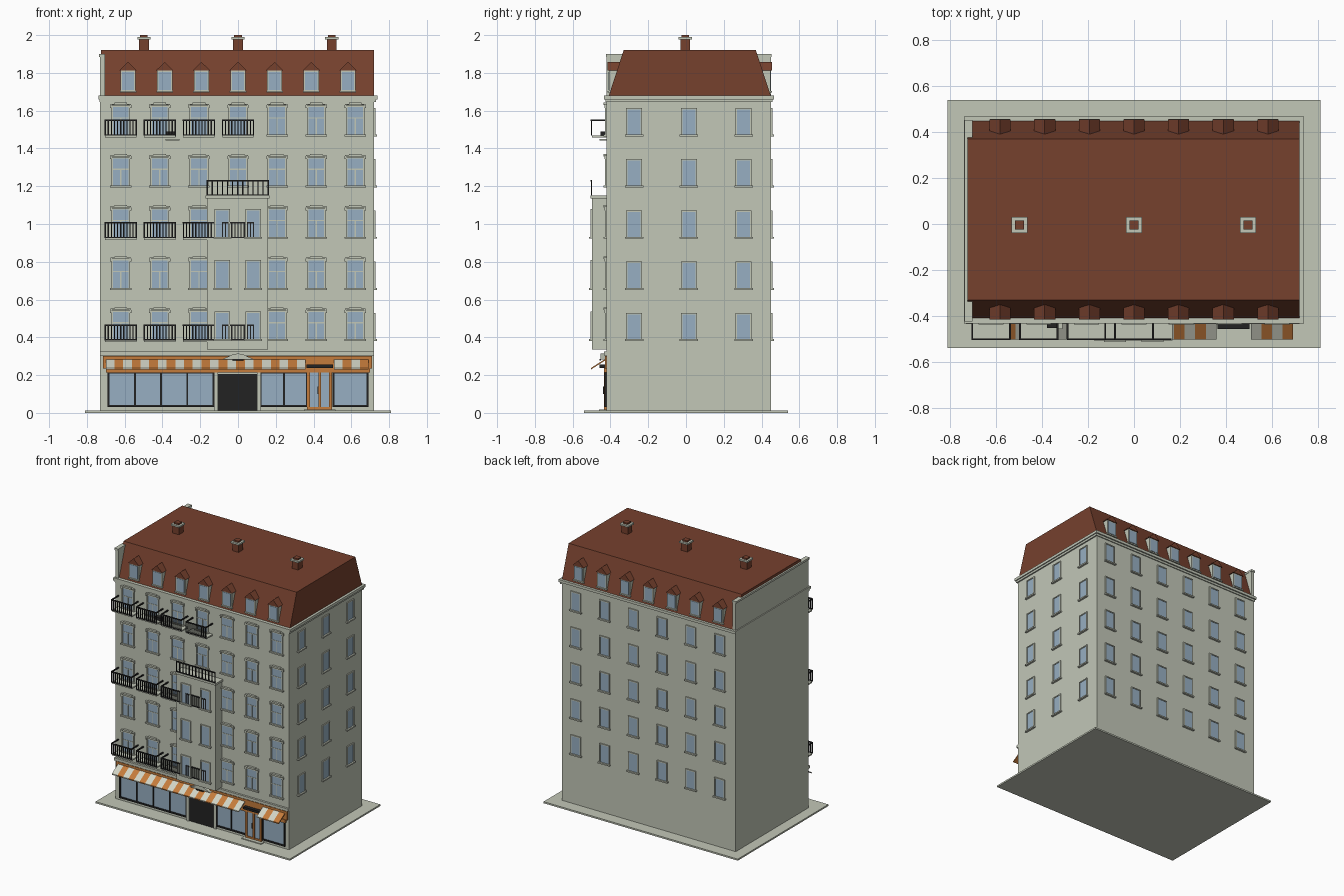
import bpy, bmesh
from math import pi
from mathutils import Matrix, Vector

cube = bpy.data.objects.get("Cube")
if cube:
    bpy.data.objects.remove(cube)


def material(name, r, g, b):
    m = bpy.data.materials.new(name)
    m.use_nodes = True
    m.diffuse_color = (r, g, b, 1)
    m.node_tree.nodes["Principled BSDF"].inputs["Base Color"].default_value = (r, g, b, 1)
    return m


STONE = material("stone", .54, .57, .475)
ROOF = material("roof_tile", .18, .052, .027)
GLASS = material("glass", .31, .43, .54)
ORANGE = material("orange_paint", .56, .20, .045)
CREAM = material("cream_cloth", .64, .66, .56)
DARK = material("dark_metal", .016, .016, .016)


class Part:
    """Collects boxes and prisms into one named object."""

    def __init__(self, name, *mats):
        self.name, self.mats, self.bm = name, mats, bmesh.new()
        self.place = Matrix.Identity(4)

    def box(self, x0, x1, y0, y1, z0, z1):
        self.prism([(y0, z0), (y1, z0), (y1, z1), (y0, z1)], x0, x1)

    def prism(self, profile, a, b, axis="x", mat=0):
        """Profile is (y, z) swept along x, or (x, z) swept along y."""
        def ring(t):
            pts = [(t, u, z) if axis == "x" else (u, t, z) for u, z in profile]
            return [self.bm.verts.new(self.place @ Vector(p)) for p in pts]
        r0, r1 = ring(a), ring(b)
        faces = [self.bm.faces.new(r0), self.bm.faces.new(r1)]
        for i in range(len(r0)):
            j = (i + 1) % len(r0)
            faces.append(self.bm.faces.new((r0[i], r0[j], r1[j], r1[i])))
        for f in faces:
            f.material_index = mat

    def done(self):
        bmesh.ops.recalc_face_normals(self.bm, faces=self.bm.faces)
        mesh = bpy.data.meshes.new(self.name)
        self.bm.to_mesh(mesh)
        self.bm.free()
        for m in self.mats:
            mesh.materials.append(m)
        bpy.context.collection.objects.link(bpy.data.objects.new(self.name, mesh))


def single(name, mat, *dims):
    p = Part(name, mat)
    p.box(*dims)
    p.done()


LEFT, RIGHT, FRONT, BACK = -.73, .72, -.42, .45
FLOORS = [.39 + .271 * i for i in range(5)]
COLUMNS = [.207 * i for i in range(-3, 4)]

# Ground plate, main block, string course, cornice
single("pavement", STONE, -.81, .81, -.54, .54, 0, .012)
single("main_block", STONE, LEFT, RIGHT, FRONT, BACK, .01, 1.66)
single("string_course", STONE, LEFT, RIGHT, FRONT - .015, FRONT, .305, .325)
cornice = Part("cornice", STONE)
cornice.box(LEFT - .003, .73, -.427, .457, 1.645, 1.66)
cornice.box(LEFT - .008, .738, -.433, .467, 1.66, 1.68)
cornice.done()

# Mansard roof, party wall and chimneys
roof = Part("mansard_roof", ROOF)
roof.prism([(-.41, 1.675), (.45, 1.675), (.37, 1.92), (-.33, 1.92)], -.724, RIGHT)
roof.done()
wall = Part("party_wall", STONE)
wall.box(LEFT, -.705, FRONT, BACK, 1.66, 1.89)
wall.box(LEFT - .006, -.703, FRONT - .003, BACK + .003, 1.885, 1.9)
wall.done()
stacks, caps = Part("chimney_stacks", ROOF), Part("chimney_caps", STONE)
for x in (-.498, 0, .496):
    stacks.box(x - .026, x + .026, -.03, .022, 1.91, 1.98)
    stacks.box(x - .02, x + .02, -.024, .016, 1.98, 2.0)
    caps.box(x - .035, x + .035, -.039, .031, 1.977, 1.989)
stacks.done()
caps.done()

# Dormers on both roof slopes
cheeks = Part("dormer_surrounds", STONE)
panes = Part("dormer_glass", GLASS)
gables = Part("dormer_roofs", ROOF)
centre = Matrix.Translation((0, .02, 0))
for turn in (0, pi):
    for p in (cheeks, panes, gables):
        p.place = centre @ Matrix.Rotation(turn, 4, "Z")
    for i in range(-3, 4):
        x = .194 * i
        cheeks.box(x - .04, x + .04, -.428, -.36, 1.7, 1.815)
        cheeks.box(x - .044, x + .044, -.436, -.4, 1.695, 1.704)
        panes.box(x - .032, x + .032, -.431, -.42, 1.71, 1.805)
        gables.prism([(x - .046, 1.813), (x + .046, 1.813), (x, 1.858)], -.435, -.36, "y")
for p in (cheeks, panes, gables):
    p.done()

# Windows: local x across, -y outward, z from the sill
trim, glass = Part("window_trim", STONE), Part("window_glass", GLASS)


def window(pos, turn, w, h, ornate=False):
    for p in (trim, glass):
        p.place = Matrix.Translation(pos) @ Matrix.Rotation(turn, 4, "Z")
    a = w / 2
    glass.box(-a, a, -.004, .01, 0, h)
    for s in (-1, 1):
        trim.box(s * a, s * (a + .008), -.008, .01, 0, h)
    trim.box(-a - .008, a + .008, -.008, .01, h, h + .008)
    trim.box(-a - .015, a + .015, -.016, .01, -.01, 0)
    if ornate:
        trim.box(-a, a, -.006, .01, h * .58, h * .62)
        trim.box(-.003, .003, -.006, .01, 0, h * .6)
        trim.box(-.054, .054, -.016, .01, h + .01, h + .017)
        trim.box(-.034, .034, -.016, .01, h + .017, h + .023)
        for s in (-1, 1):
            trim.box(s * .046, s * .056, -.012, .01, h - .005, h + .011)


for z in FLOORS:
    for x in COLUMNS:
        if abs(x) > .1 or z > 1.15:
            window((x, FRONT, z), 0, .084, .145, True)
    for y in (-.275, .015, .305):
        window((RIGHT, y, z), pi / 2, .068, .132)
    for i in range(6):
        window((-.598 + .24 * i, BACK, z), pi, .068, .132)
    if z < 1:
        for x in (-.083, .08):
            window((x, -.498, z), 0, .066, .14)
trim.done()
glass.done()

# Projecting bay
bay = Part("front_bay", STONE)
bay.box(-.165, .16, -.498, FRONT, .335, 1.135)
bay.box(-.173, .168, -.506, FRONT, 1.135, 1.15)
bay.done()

# Balconies and railings
slabs, rails = Part("balcony_slabs", STONE), Part("balcony_railings", DARK)


def railing(x0, x1, z0, z1, bars):
    rails.box(x0, x1, -.505, -.497, z1 - .008, z1)
    rails.box(x0, x1, -.504, -.498, z0, z0 + .006)
    for i in range(bars + 1):
        x = x0 + (x1 - x0) * i / bars
        rails.box(x - .003, x + .003, -.504, -.498, z0, z1)


for z in FLOORS[::2]:
    for x in COLUMNS[:4]:
        slabs.box(x - .083, x + .083, -.497, FRONT, z - .016, z - .006)
        railing(x - .082, x + .082, z - .006, z + .078, 10)
        for s in (-.082, .082):
            rails.box(x + s - .004, x + s + .004, -.5, FRONT, z + .07, z + .078)
railing(-.163, .16, 1.15, 1.232, 12)
slabs.done()
rails.done()
single("planter_shelf", STONE, -.385, -.31, -.457, FRONT, 1.443, 1.45)
single("planter_box", DARK, -.378, -.328, -.453, FRONT, 1.462, 1.49)

# Shop fascia and striped awnings
fascia = Part("shop_fascia", ORANGE)
fascia.box(-.715, .71, -.43, FRONT, .235, .3)
fascia.box(-.698, .698, -.434, FRONT, .213, .237)
fascia.done()
awning = Part("striped_awnings", CREAM, ORANGE)
slope = [(-.425, .287), (-.503, .238), (-.503, .23), (-.425, .279)]
for start, count in ((-.7, 23), (.508, 4)):
    for i in range(count):
        awning.prism(slope, start + .046 * i, start + .046 * (i + 1), mat=i % 2)
awning.done()

# Shop windows
shop_glass, shop_frame = Part("shop_glass", GLASS), Part("shop_frames", DARK)
for x0, x1, count in ((-.685, -.13, 4), (.12, .365, 2), (.505, .685, 1)):
    shop_glass.box(x0, x1, -.425, FRONT, .035, .215)
    for z in (.03, .208):
        shop_frame.box(x0, x1, -.43, FRONT, z, z + .012)
    for i in range(count + 1):
        x = x0 + (x1 - x0) * i / count
        shop_frame.box(x - .005, x + .005, -.431, FRONT, .03, .218)
shop_glass.done()
shop_frame.done()

# Shop door with canopy and step
door = Part("shop_door_frame", ORANGE)
for x in (.373, .432, .49):
    door.box(x - .007, x + .007, -.435, FRONT, .015, .237)
for z in (.015, .222):
    door.box(.367, .497, -.433, FRONT, z, z + .015)
door.done()
single("shop_door_glass", GLASS, .37, .493, -.427, FRONT, .02, .23)
single("door_handles", DARK, .422, .426, -.439, -.427, .1, .14)
single("door_canopy", DARK, .363, .503, -.457, FRONT, .238, .255)
single("door_step", STONE, .35, .515, -.46, FRONT, .01, .018)

# Gateway with pilasters and pediment
single("gate", DARK, -.105, .1, -.426, FRONT, .012, .205)
gateway = Part("gate_surround", STONE)
for x in (-.115, .11):
    gateway.box(x - .01, x + .01, -.434, FRONT, .012, .213)
gateway.prism([(-.085, .283), (.085, .283), (.03, .308), (0, .315), (-.03, .308)], -.452, FRONT, "y")
gateway.done()
single("gate_lamp", DARK, -.03, .03, -.458, -.45, .278, .285)
